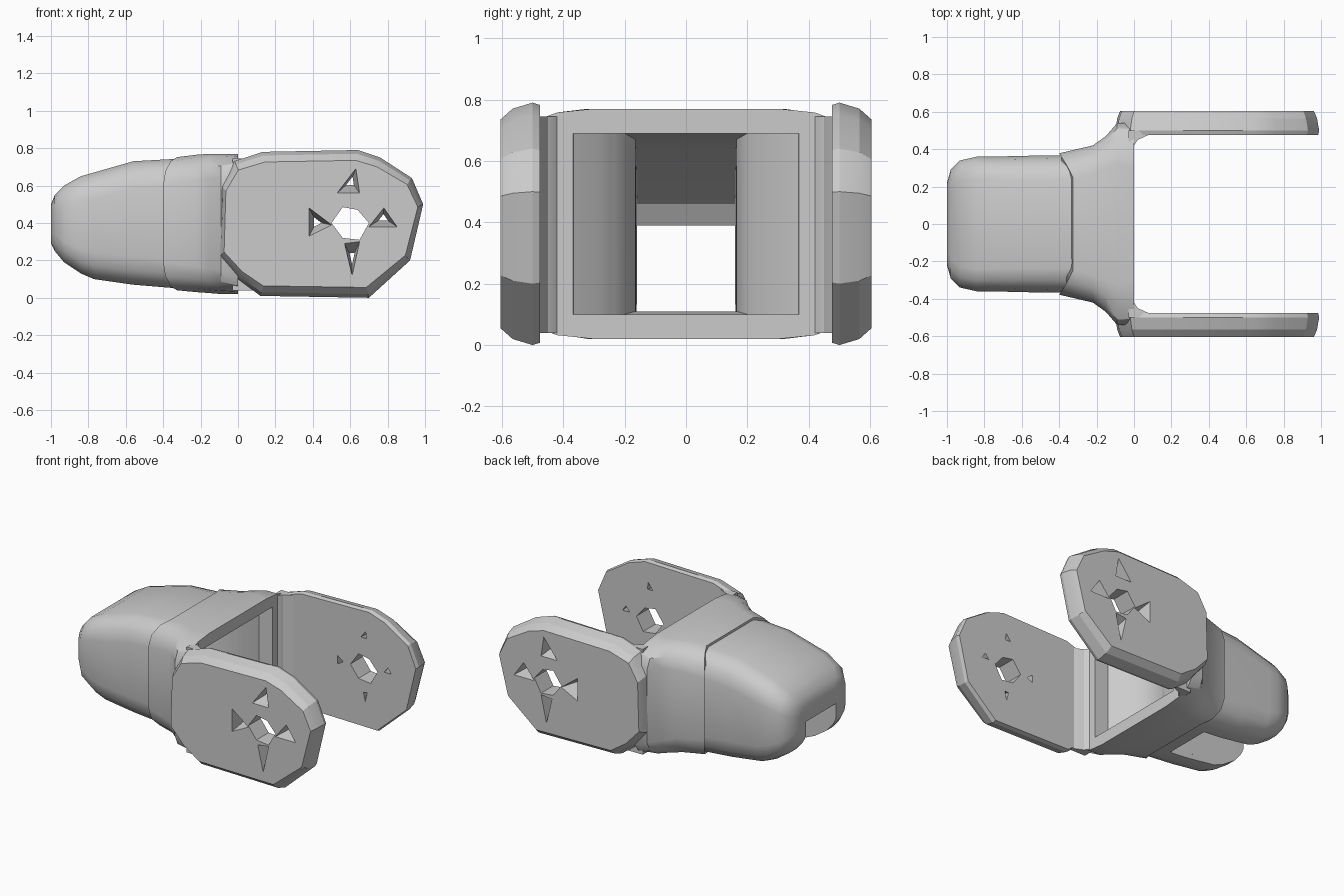
import bpy, bmesh, math

cube = bpy.data.objects.get("Cube")
if cube:
    bpy.data.objects.remove(cube, do_unlink=True)

grey = bpy.data.materials.new("plain_grey")
grey.use_nodes = True
grey.diffuse_color = (0.6, 0.6, 0.6, 1)
grey.node_tree.nodes["Principled BSDF"].inputs["Base Color"].default_value = (0.6, 0.6, 0.6, 1)


def loft(name, rings):
    """Skin a closed solid over matching rings of points."""
    bm = bmesh.new()
    loops = [[bm.verts.new(p) for p in ring] for ring in rings]
    n = len(loops[0])
    for a, b in zip(loops, loops[1:]):
        for i in range(n):
            j = (i + 1) % n
            bm.faces.new((a[i], a[j], b[j], b[i]))
    bm.faces.new(loops[0])
    bm.faces.new(loops[-1])
    bmesh.ops.recalc_face_normals(bm, faces=bm.faces)
    mesh = bpy.data.meshes.new(name)
    bm.to_mesh(mesh)
    bm.free()
    obj = bpy.data.objects.new(name, mesh)
    mesh.materials.append(grey)
    bpy.context.collection.objects.link(obj)
    return obj


def section(x, w, lo, hi, ry, rz, bow=0.0, steps=3):
    """Rounded rectangle across the body; bow pushes its middle along x."""
    ring = []
    for k, (sy, sz) in enumerate(((1, 1), (-1, 1), (-1, -1), (1, -1))):
        for s in range(steps + 1):
            a = math.radians(90 * (k + s / steps))
            y = sy * (w - ry) + ry * math.cos(a)
            z = (hi - rz if sz > 0 else lo + rz) + rz * math.sin(a)
            ring.append((x + bow * (1 - (y / w) ** 2), y, z))
    return ring


def box_ring(x, w, lo, hi):
    return [(x, w, lo), (x, w, hi), (x, -w, hi), (x, -w, lo)]


def cut(obj, cutters):
    bpy.context.view_layer.objects.active = obj
    for c in cutters:
        mod = obj.modifiers.new("cut", 'BOOLEAN')
        mod.operation = 'DIFFERENCE'
        mod.solver = 'EXACT'
        mod.object = c
        bpy.ops.object.modifier_apply(modifier=mod.name)


def finish(obj, angle=32):
    bpy.ops.object.select_all(action='DESELECT')
    obj.select_set(True)
    bpy.context.view_layer.objects.active = obj
    bpy.ops.object.shade_smooth_by_angle(angle=math.radians(angle))


# Rounded nose shell: x, half width, bottom, top, corner radii
nose = loft("nose_shell", [section(*s) for s in (
    (-1.0, 0.22, 0.29, 0.50, 0.08, 0.06),
    (-0.98, 0.29, 0.25, 0.55, 0.10, 0.09),
    (-0.93, 0.34, 0.19, 0.60, 0.11, 0.11),
    (-0.84, 0.36, 0.13, 0.65, 0.12, 0.13),
    (-0.77, 0.36, 0.10, 0.67, 0.12, 0.14),
    (-0.56, 0.365, 0.07, 0.73, 0.13, 0.15),
    (-0.20, 0.37, 0.04, 0.75, 0.13, 0.15))])

# Collar flaring out to the arms, with a bowed front edge
collar = loft("flared_collar", [section(*s) for s in (
    (-0.40, 0.378, 0.04, 0.752, 0.13, 0.15, 0.13),
    (-0.22, 0.42, 0.03, 0.765, 0.15, 0.14),
    (-0.15, 0.47, 0.025, 0.77, 0.17, 0.13),
    (-0.09, 0.54, 0.02, 0.77, 0.22, 0.13),
    (0.0, 0.54, 0.02, 0.77, 0.24, 0.09))])

# Hollow: wide square mouth narrowing to a channel with a sloping roof
cavity = loft("cavity_cutter", [box_ring(*s) for s in (
    (0.1, 0.37, 0.10, 0.69),
    (-0.10, 0.365, 0.10, 0.69),
    (-0.16, 0.28, 0.10, 0.69),
    (-0.24, 0.20, 0.10, 0.69),
    (-0.34, 0.165, 0.11, 0.67),
    (-0.55, 0.163, 0.11, 0.63),
    (-0.90, 0.16, 0.11, 0.46),
    (-0.94, 0.16, 0.11, 0.39),
    (-1.1, 0.16, 0.11, 0.39))])
slot = loft("slot_cutter", [box_ring(-1.1, 0.16, -0.1, 0.3), box_ring(-0.42, 0.16, -0.1, 0.3)])
for part in (nose, collar):
    cut(part, (cavity, slot))
    finish(part)

# Side arms: outline in x and z, with a chamfered outer rim
OUTLINE = [(-0.1, 0.22), (0.0, 0.1), (0.12, 0.01), (0.7, 0.0), (0.92, 0.2), (0.99, 0.5),
           (0.93, 0.64), (0.76, 0.75), (0.64, 0.79), (0.13, 0.78), (-0.02, 0.73), (-0.09, 0.6)]
RIM = [(0.475, 0.99, 0.98), (0.5, 1, 1), (0.565, 0.98, 0.95), (0.605, 0.95, 0.86)]
PITS = [[(0.53, 0.56), (0.65, 0.56), (0.63, 0.69)],
        [(0.38, 0.48), (0.38, 0.33), (0.5, 0.39)],
        [(0.7, 0.38), (0.85, 0.38), (0.78, 0.48)],
        [(0.57, 0.29), (0.65, 0.30), (0.61, 0.12)]]
HOLE = [(0.5, 0.4), (0.56, 0.485), (0.64, 0.47), (0.7, 0.4), (0.65, 0.31), (0.56, 0.32)]


def scaled(points, y, sx, sz):
    cx = sum(p[0] for p in points) / len(points)
    cz = (min(p[1] for p in points) + max(p[1] for p in points)) / 2
    return [(cx + (x - cx) * sx, y, cz + (z - cz) * sz) for x, z in points]


for side, label in ((-1, "front"), (1, "back")):
    arm = loft(label + "_arm", [scaled(OUTLINE, side * y, sx, sz) for y, sx, sz in RIM])
    # Central opening and four tapered three-sided pits
    cutters = [loft("hole_cutter", [scaled(HOLE, side * y, 1, 1) for y in (0.4, 0.7)])]
    for tri in PITS:
        cutters.append(loft("pit_cutter", [scaled(tri, side * y, s, s)
                                           for y, s in ((0.62, 1.08), (0.46, 0.27))]))
    cut(arm, cutters)
    finish(arm, 20)
    for c in cutters:
        bpy.data.objects.remove(c, do_unlink=True)

    # Gusset blending the mouth of the collar into the arm
    plan = [(-0.03, 0.4), (0.0, 0.42), (0.02, 0.45), (0.08, 0.477), (0.12, 0.5), (-0.03, 0.5)]
    gusset = loft(label + "_gusset", [[(x, side * y, z) for x, y in plan] for z in (0.04, 0.745)])
    finish(gusset)

for c in (cavity, slot):
    bpy.data.objects.remove(c, do_unlink=True)
